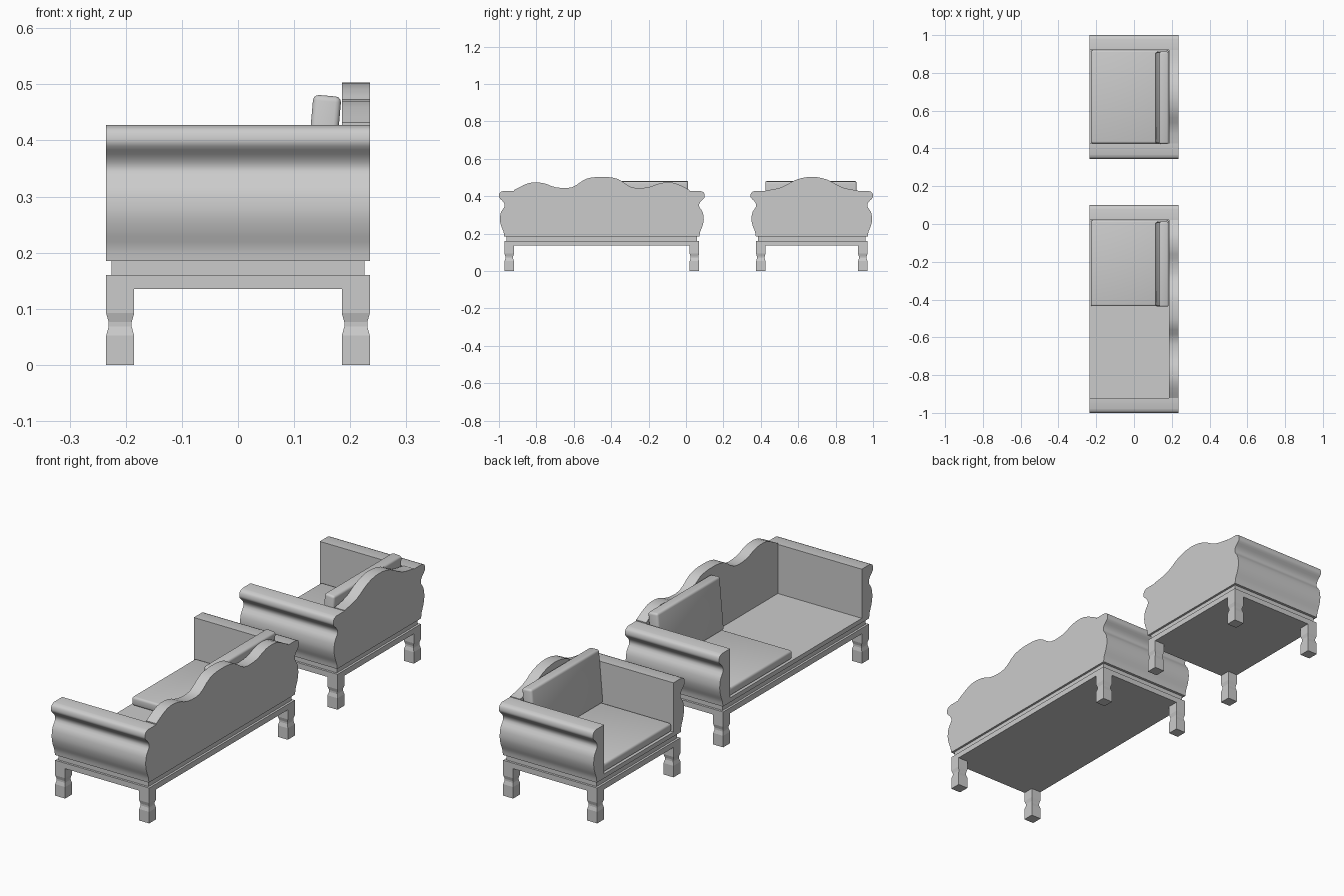
import bpy, bmesh, math
from mathutils import Vector

if "Cube" in bpy.data.objects:
    bpy.data.objects.remove(bpy.data.objects["Cube"])


def finish(name, bm, angle=None):
    bmesh.ops.recalc_face_normals(bm, faces=bm.faces)
    me = bpy.data.meshes.new(name)
    bm.to_mesh(me)
    bm.free()
    ob = bpy.data.objects.new(name, me)
    bpy.context.collection.objects.link(ob)
    if angle:
        bpy.ops.object.select_all(action='DESELECT')
        ob.select_set(True)
        bpy.context.view_layer.objects.active = ob
        bpy.ops.object.shade_smooth_by_angle(angle=math.radians(angle))
    return ob


def box(name, x0, x1, y0, y1, z0, z1, bevel=0.0, lean=0.0):
    bm = bmesh.new()
    bmesh.ops.create_cube(bm, size=1)
    for v in bm.verts:
        v.co = Vector(((x1 - x0) * v.co.x, (y1 - y0) * v.co.y, (z1 - z0) * v.co.z))
    if bevel:
        bmesh.ops.bevel(bm, geom=bm.edges[:], offset=bevel, segments=3,
                        profile=0.5, affect='EDGES')
    ob = finish(name, bm, 40 if bevel else None)
    ob.location = ((x0 + x1) / 2, (y0 + y1) / 2, (z0 + z1) / 2)
    ob.rotation_euler.y = math.radians(lean)
    return ob


def smooth_path(pts, n=3):
    # Catmull-Rom curve through the given points
    p = [Vector(q) for q in [pts[0]] + pts + [pts[-1]]]
    out = []
    for a, b, c, d in zip(p, p[1:], p[2:], p[3:]):
        for i in range(n):
            t = i / n
            out.append(0.5 * (2 * b + (c - a) * t + (2 * a - 5 * b + 4 * c - d) * t * t
                              + (3 * b - a - 3 * c + d) * t ** 3))
    return [tuple(q) for q in out] + [pts[-1]]


def prism(name, yz, x0, x1):
    # extrude a y-z outline along x
    bm = bmesh.new()
    f = bm.faces.new([bm.verts.new((x0, y, z)) for y, z in yz])
    r = bmesh.ops.extrude_face_region(bm, geom=[f])
    bmesh.ops.translate(bm, vec=(x1 - x0, 0, 0),
                        verts=[g for g in r['geom'] if isinstance(g, bmesh.types.BMVert)])
    return finish(name, bm, 32)


def leg(name, cx, cy):
    # square leg with a pinched neck
    bm = bmesh.new()
    rings = []
    for h, z in [(.025, 0), (.025, .052), (.0205, .068), (.0205, .076), (.025, .092), (.025, .14)]:
        rings.append([bm.verts.new((cx + sx * h, cy + sy * h, z))
                      for sx, sy in ((-1, -1), (1, -1), (1, 1), (-1, 1))])
    for a, b in zip(rings, rings[1:]):
        for i in range(4):
            j = (i + 1) % 4
            bm.faces.new((a[i], a[j], b[j], b[i]))
    bm.faces.new(rings[0])
    bm.faces.new(rings[-1])
    finish(name, bm)


# outward distance from the arm's inner face, height
ARM = smooth_path([(.052, .185), (.056, .21), (.068, .24), (.075, .275), (.069, .315),
                   (.050, .345), (.056, .368), (.077, .39), (.080, .405), (.074, .42), (.058, .427)])


def settee(name, y0, y1, crest, cush_end):
    in0, in1, mid = y0 + .08, y1 - .08, (y0 + y1) / 2
    # legs, rail and recessed band
    for i, x in enumerate((-.21, .21)):
        for j, y in enumerate((y0 + .055, y1 - .055)):
            leg(f"{name}_leg_{i}{j}", x, y)
    box(name + "_rail", -.235, .235, y0 + .03, y1 - .03, .135, .16)
    box(name + "_recessed_band", -.225, .225, y0 + .04, y1 - .04, .16, .185)
    # seat deck
    box(name + "_seat_deck", -.235, .19, in0, in1, .185, .205)
    # scrolled arms
    for side, s, y in (("low", -1, in0), ("high", 1, in1)):
        prism(f"{name}_arm_{side}", [(y, .185)] + [(y + s * d, z) for d, z in ARM] + [(y, .427)],
              -.235, .235)
    # scalloped back
    half = [(o, z) for o, z in crest]
    full = [(mid - o, z) for o, z in reversed(half)] + [(mid + o, z) for o, z in half[1:]]
    top = smooth_path(full)
    prism(name + "_back", [(top[0][0], .185)] + top + [(top[-1][0], .185)], .185, .235)
    # cushions
    box(name + "_seat_cushion", -.228, .183, cush_end, in1, .205, .245, .01)
    box(name + "_back_cushion", .124, .174, cush_end - .003, in1 - .008, .242, .480, .01, 5)


settee("sofa", -1.0, .10,
       [(0, .503), (.085, .492), (.16, .447), (.245, .447), (.315, .470), (.39, .470), (.47, .432)],
       -.435)
settee("armchair", .345, 1.0,
       [(0, .503), (.08, .489), (.165, .446), (.2475, .430)], .427)
